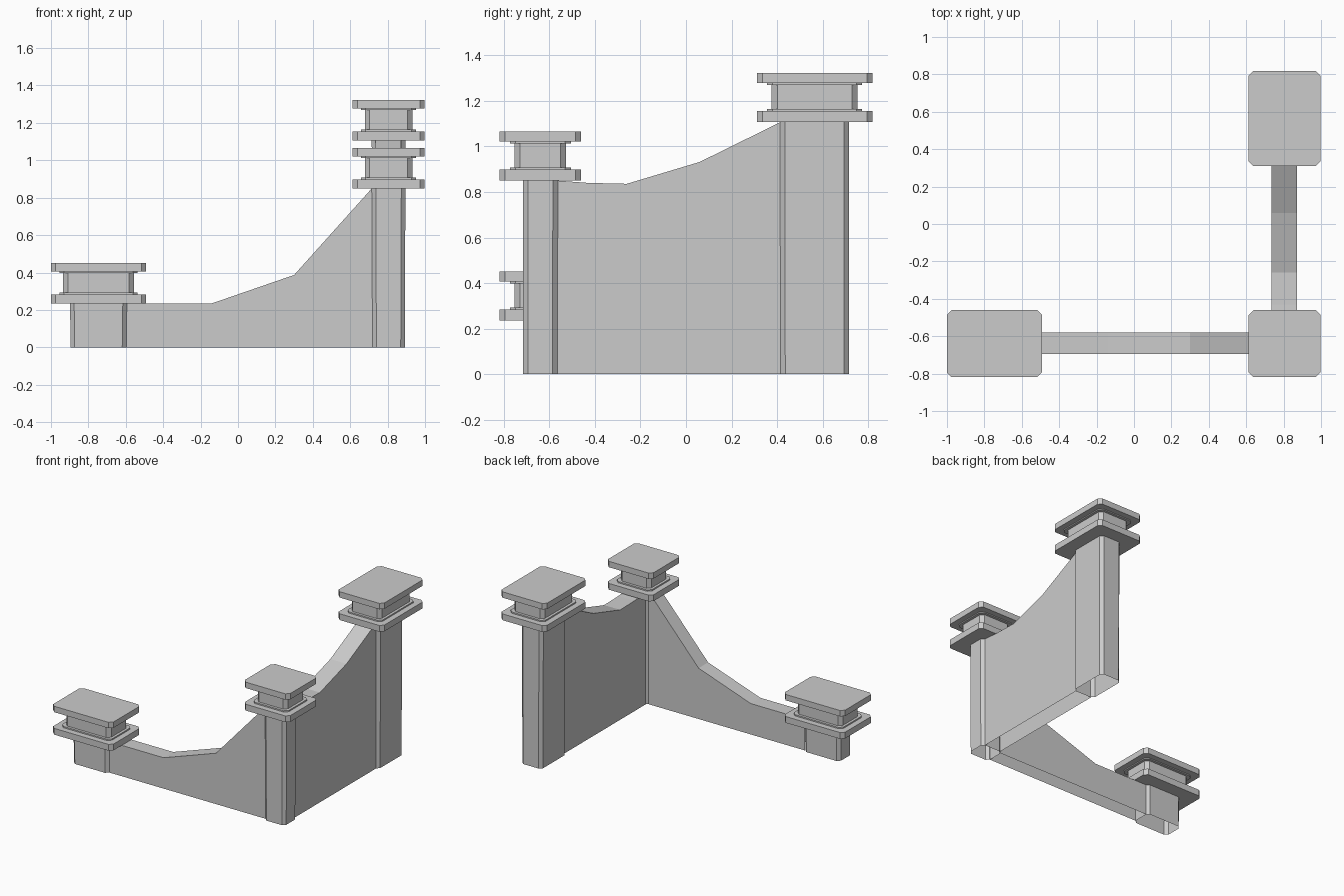
import bpy, bmesh

if "Cube" in bpy.data.objects:
    bpy.data.objects.remove(bpy.data.objects["Cube"])


def finish(name, bm):
    bmesh.ops.recalc_face_normals(bm, faces=bm.faces[:])
    me = bpy.data.meshes.new(name)
    bm.to_mesh(me)
    bm.free()
    ob = bpy.data.objects.new(name, me)
    bpy.context.collection.objects.link(ob)
    return ob


def ring(bm, cx, cy, hx, hy, c, z):
    """Rectangle outline with chamfered corners."""
    pts = [(hx, hy - c), (hx - c, hy), (c - hx, hy), (-hx, hy - c),
           (-hx, c - hy), (c - hx, -hy), (hx - c, -hy), (hx, c - hy)]
    return [bm.verts.new((cx + x, cy + y, z)) for x, y in pts]


def loft(name, cx, cy, sections, cap_bottom=True):
    """Skin chamfered rectangles given as (half x, half y, chamfer, z)."""
    bm = bmesh.new()
    rings = [ring(bm, cx, cy, *s) for s in sections]
    for a, b in zip(rings, rings[1:]):
        for i in range(8):
            j = (i + 1) % 8
            bm.faces.new((a[i], a[j], b[j], b[i]))
    bm.faces.new(rings[-1])
    if cap_bottom:
        bm.faces.new(rings[0])
    ob = finish(name, bm)
    if not cap_bottom:
        # open shell: the top face must point up
        if ob.data.polygons[-1].normal.z < 0:
            ob.data.flip_normals()
    return ob


def pillar(name, cx, cy, hx, hy, top):
    # hollow-bottomed shaft
    sx, sy = hx - 0.102, hy - 0.102
    loft(name + "_shaft", cx, cy,
         [(sx - 0.003, sy - 0.001, 0.022, 0), (sx, sy, 0.022, top)], False)
    # stepped cap: slab, thin step, neck, thin step, slab
    steps = [(0, 0, 0.048), (0.045, 0.048, 0.058), (0.065, 0.058, 0.163),
             (0.045, 0.163, 0.171), (0, 0.171, 0.216)]
    sections = []
    for inset, z0, z1 in steps:
        for z in (z0, z1):
            sections.append((hx - inset, hy - inset, 0.025, top + z))
    loft(name + "_cap", cx, cy, sections)


def wall(name, profile, lo, hi, place):
    """Wall with open base, sloped top following (distance, height) profile."""
    bm = bmesh.new()
    sides = []
    for t in (lo, hi):
        base = [bm.verts.new(place(d, t, 0)) for d, _ in profile]
        top = [bm.verts.new(place(d, t, z)) for d, z in profile]
        for i in range(len(profile) - 1):
            bm.faces.new((base[i], base[i + 1], top[i + 1], top[i]))
        sides.append(top)
    a, b = sides
    for i in range(len(profile) - 1):
        bm.faces.new((a[i], a[i + 1], b[i + 1], b[i]))
    ob = finish(name, bm)
    if ob.data.polygons[-1].normal.z < 0:
        ob.data.flip_normals()


# pillars
pillar("left_pillar", -0.746, -0.64, 0.254, 0.179, 0.235)
pillar("corner_pillar", 0.805, -0.64, 0.192, 0.179, 0.85)
pillar("back_pillar", 0.805, 0.565, 0.192, 0.254, 1.107)

# front wall along x
wall("front_wall", [(-0.595, 0.235), (-0.14, 0.235), (0.3, 0.387), (0.72, 0.855)],
     -0.695, -0.58, lambda d, t, z: (d, t, z))

# side wall along y
wall("side_wall", [(-0.565, 0.85), (-0.43, 0.84), (-0.26, 0.836), (0.06, 0.932), (0.415, 1.107)],
     0.736, 0.872, lambda d, t, z: (t, d, z))
